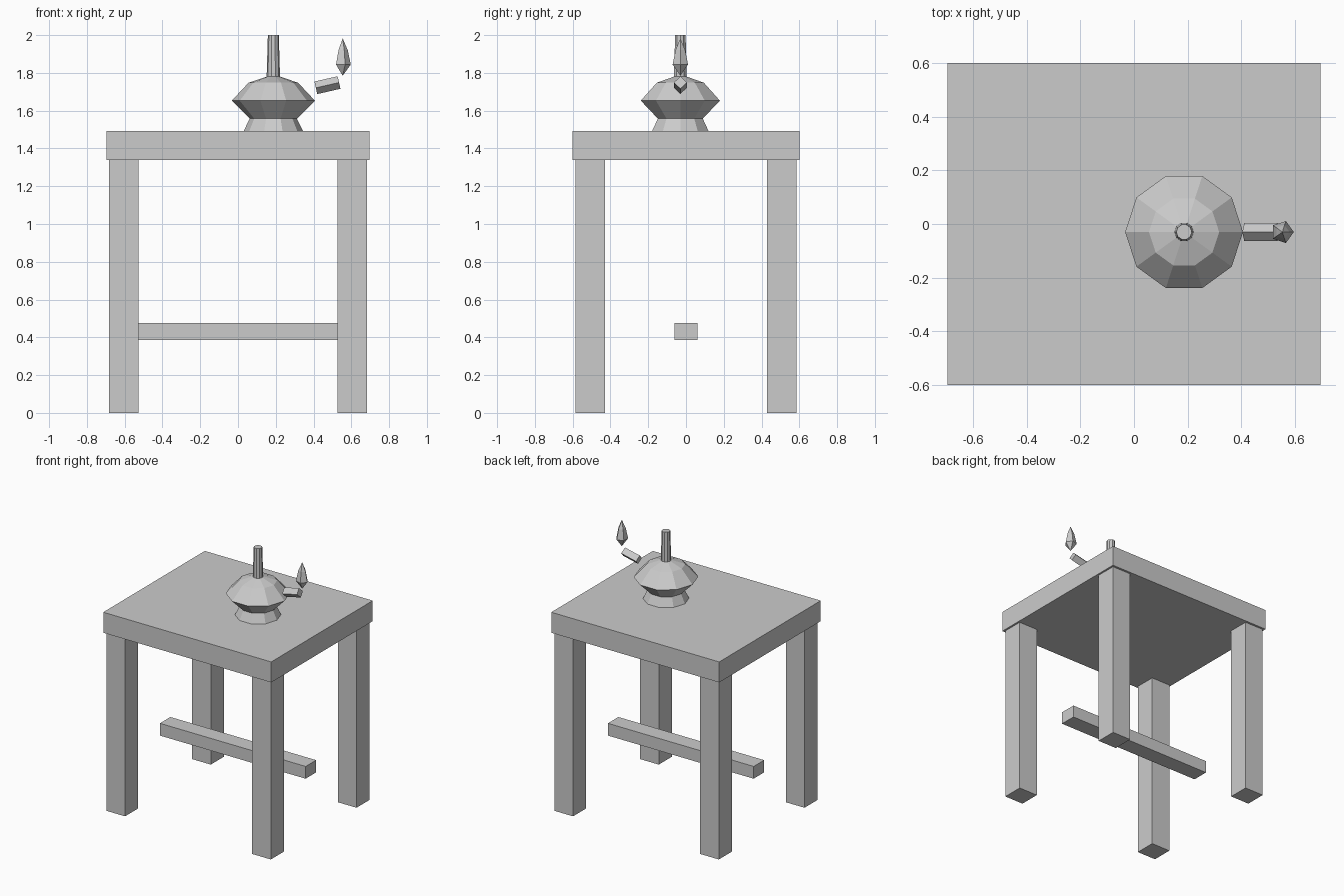
import bpy, bmesh, math
from mathutils import Matrix, Vector

if "Cube" in bpy.data.objects:
    bpy.data.objects.remove(bpy.data.objects["Cube"])

grey = bpy.data.materials.new("plain grey")
grey.diffuse_color = (0.6, 0.6, 0.6, 1)
grey.use_nodes = True
grey.node_tree.nodes["Principled BSDF"].inputs["Base Color"].default_value = grey.diffuse_color


def finish(name, bm):
    bmesh.ops.recalc_face_normals(bm, faces=bm.faces)
    mesh = bpy.data.meshes.new(name)
    bm.to_mesh(mesh)
    bm.free()
    mesh.materials.append(grey)
    obj = bpy.data.objects.new(name, mesh)
    bpy.context.collection.objects.link(obj)
    return obj


def box(name, lo, hi):
    lo, hi = Vector(lo), Vector(hi)
    bm = bmesh.new()
    bmesh.ops.create_cube(bm, size=1)
    bmesh.ops.scale(bm, vec=hi - lo, verts=bm.verts)
    bmesh.ops.translate(bm, vec=(lo + hi) / 2, verts=bm.verts)
    return finish(name, bm)


def lathe(name, profile, sides, matrix):
    """Stack of n-sided rings from (radius, height) pairs; radius 0 is a point."""
    bm = bmesh.new()
    rings = []
    for r, z in profile:
        n = sides if r > 0 else 1
        rings.append([bm.verts.new((r * math.cos(math.tau * i / sides),
                                    r * math.sin(math.tau * i / sides), z))
                      for i in range(n)])
    for a, b in zip(rings, rings[1:]):
        for i in range(sides):
            j = (i + 1) % sides
            quad = [a[i % len(a)], a[j % len(a)], b[j % len(b)], b[i % len(b)]]
            bm.faces.new(list(dict.fromkeys(quad)))
    for ring in (rings[0], rings[-1]):
        if len(ring) > 2:
            bm.faces.new(ring)
    bmesh.ops.transform(bm, matrix=matrix, verts=bm.verts)
    return finish(name, bm)


# Table: top, four legs, centre stretcher
box("table_top", (-0.697, -0.602, 1.338), (0.697, 0.602, 1.492))
for sx, side in ((-1, "left"), (1, "right")):
    for sy, end in ((-1, "front"), (1, "back")):
        x, y = sx * 0.605, sy * 0.508
        box(f"{end}_{side}_leg", (x - 0.078, y - 0.078, 0), (x + 0.078, y + 0.078, 1.338))
box("stretcher", (-0.605, -0.062, 0.385), (0.605, 0.062, 0.477))

# Lamp: faceted body and tapered neck
lamp = Matrix.Translation((0.187, -0.03, 0))
lathe("lamp_body", [(0.157, 1.492), (0.125, 1.558), (0.22, 1.653),
                    (0.131, 1.748), (0.036, 1.78)], 10, lamp)
lathe("lamp_neck", [(0.036, 1.76), (0.029, 2.0)], 10, lamp)

# Spout: four-sided bar tilted upward
start, end = Vector((0.412, -0.03, 1.721)), Vector((0.535, -0.03, 1.749))
tilt = math.atan2(end.x - start.x, end.z - start.z)
lathe("lamp_spout", [(0.034, 0), (0.034, (end - start).length)], 4,
      Matrix.Translation(start) @ Matrix.Rotation(tilt, 4, 'Y'))

# Flame: five-sided drop
lathe("flame", [(0, 1.785), (0.043, 1.844), (0.027, 1.92), (0, 1.983)], 5,
      Matrix.Translation((0.554, -0.03, 0)))
